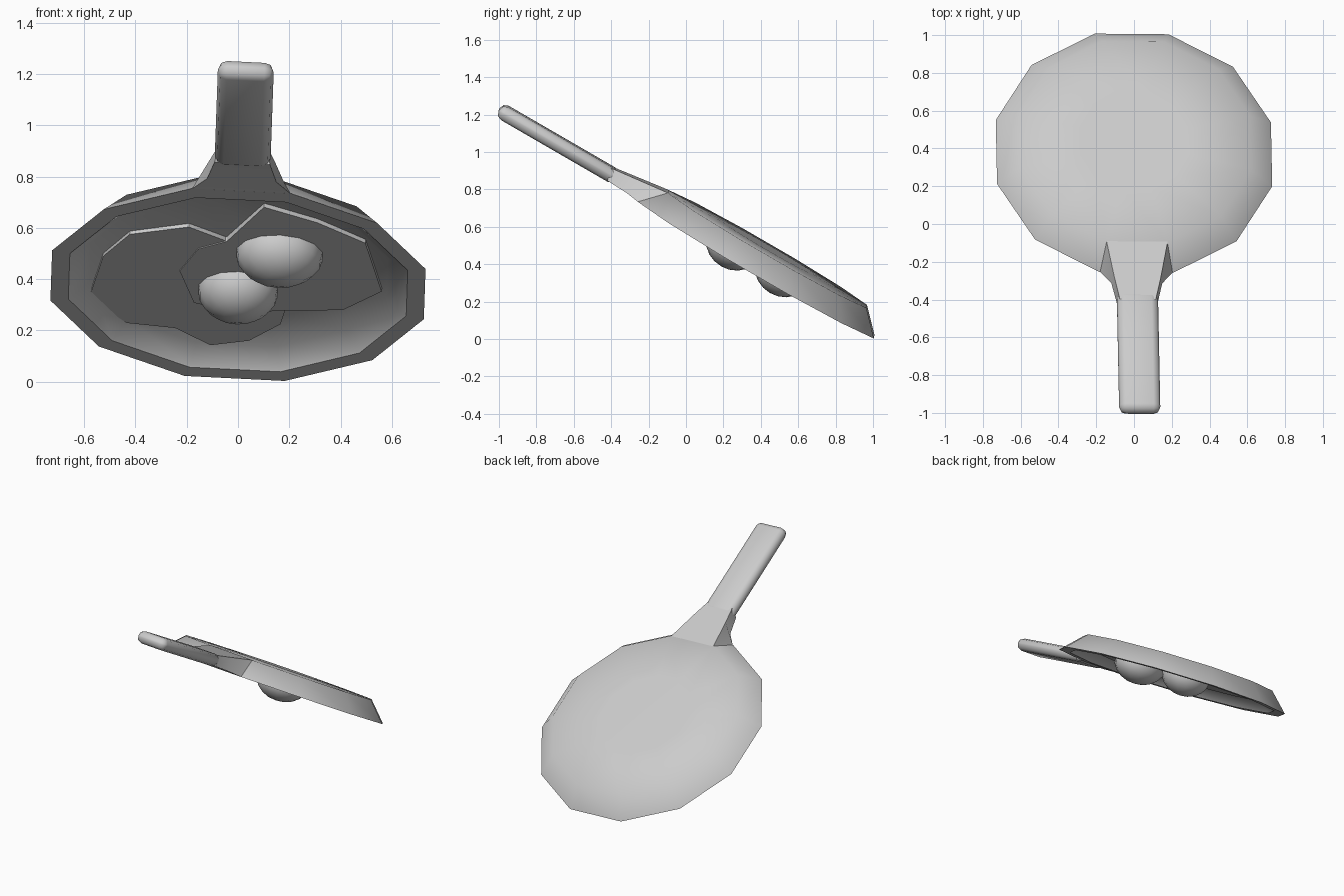
import bpy
import bmesh
import math
from mathutils import Matrix, Vector

cube = bpy.data.objects.get("Cube")
if cube:
    bpy.data.objects.remove(cube, do_unlink=True)

# One plain grey for everything
grey = bpy.data.materials.new("plain_grey")
grey.use_nodes = True
grey.diffuse_color = (0.6, 0.6, 0.6, 1)
grey.node_tree.nodes["Principled BSDF"].inputs["Base Color"].default_value = (0.6, 0.6, 0.6, 1)

# Tilted frame of the upturned pan: local -y is the handle, local +z the underside
normal = Vector((0.055, 0.58, 1)).normalized()
side = Vector((-0.02, 1, -0.57)).cross(normal).normalized()
along = normal.cross(side)
FRAME = Matrix.Translation((0, 0.375, 0.378)) @ Matrix((side, along, normal)).transposed().to_4x4()


def finish(name, bm, angle):
    bmesh.ops.recalc_face_normals(bm, faces=bm.faces)
    mesh = bpy.data.meshes.new(name)
    bm.to_mesh(mesh)
    bm.free()
    obj = bpy.data.objects.new(name, mesh)
    bpy.context.collection.objects.link(obj)
    mesh.materials.append(grey)
    obj.matrix_world = FRAME
    bpy.ops.object.select_all(action="DESELECT")
    obj.select_set(True)
    bpy.context.view_layer.objects.active = obj
    bpy.ops.object.shade_smooth_by_angle(angle=math.radians(angle))
    return obj


def loft(bm, rings):
    """Join equal-length closed rings with quads."""
    for a, b in zip(rings, rings[1:]):
        for i in range(len(a)):
            j = (i + 1) % len(a)
            bm.faces.new((a[i], a[j], b[j], b[i]))


# Pan: twelve-sided turned profile, capped inside and outside
SIDES = 12
profile = [(0.3, 0.128), (0.635, 0.12), (0.755, 0), (0.683, 0),
           (0.678, 0.006), (0.6, 0.065), (0.3, 0.07)]
bm = bmesh.new()
rings = []
for r, z in profile:
    angles = [math.tau * (i + 0.5) / SIDES for i in range(SIDES)]
    rings.append([bm.verts.new((r * math.cos(t), r * math.sin(t), z)) for t in angles])
loft(bm, rings)
bm.faces.new(rings[0])
bm.faces.new(rings[-1])
finish("pan", bm, 50)

# Bracket: tapers from one wall panel to the neck
# each section: (half width, y, z) at the top, then at the bottom
sections = [((0.162, -0.61, 0.121), (0.193, -0.727, 0)),
            ((0.122, -0.82, 0.095), (0.135, -0.8, 0.008)),
            ((0.095, -0.94, 0.08), (0.108, -0.925, 0.012))]
bm = bmesh.new()
rings = []
for (tw, ty, tz), (bw, by, bz) in sections:
    corners = [(-tw, ty, tz), (tw, ty, tz), (bw, by, bz), (-bw, by, bz)]
    rings.append([bm.verts.new(c) for c in corners])
loft(bm, rings)
bm.faces.new(rings[0])
bm.faces.new(rings[-1])
finish("handle_bracket", bm, 25)

# Handle: long box with rounded edges
bm = bmesh.new()
bmesh.ops.create_cube(bm, size=1)
bmesh.ops.scale(bm, vec=(0.218, 0.73, 0.08), verts=bm.verts)
bmesh.ops.translate(bm, vec=(0, -1.25, 0.046), verts=bm.verts)
bmesh.ops.bevel(bm, geom=bm.edges[:], offset=0.036, segments=2, profile=0.5, affect="EDGES")
finish("handle", bm, 60)


# Egg whites: thin irregular slabs on the pan floor
def egg_white(name, outline, surface):
    bm = bmesh.new()
    rings = [[bm.verts.new((x, y, z)) for x, y in outline] for z in (0.072, surface)]
    loft(bm, rings)
    for ring in rings:
        bm.faces.new(ring)
    finish(name, bm, 30)


egg_white("egg_white_right", [
    (-0.58, 0.25), (-0.53, -0.08), (-0.43, -0.26), (-0.2, -0.34), (-0.06, -0.25),
    (0.1, -0.07), (0.2, 0.18), (0.17, 0.38), (0.05, 0.52), (-0.1, 0.57),
    (-0.24, 0.45), (-0.43, 0.43)], 0.052)
egg_white("egg_white_left", [
    (0.09, -0.53), (0.3, -0.43), (0.49, -0.29), (0.56, 0.08), (0.41, 0.24),
    (0.22, 0.26), (0, 0.3), (-0.17, 0.24), (-0.23, 0), (-0.16, -0.18), (-0.05, -0.25)], 0.048)


# Yolks: domes sunk into the whites
def yolk(name, x, y, half_width):
    bm = bmesh.new()
    bmesh.ops.create_uvsphere(bm, u_segments=14, v_segments=10, radius=1)
    bmesh.ops.scale(bm, vec=(half_width, 0.15, 0.127), verts=bm.verts)
    bmesh.ops.translate(bm, vec=(x, y, 0.05), verts=bm.verts)
    # keep only the half below the white's surface
    bmesh.ops.bisect_plane(bm, geom=bm.verts[:] + bm.edges[:] + bm.faces[:],
                           plane_co=(0, 0, 0.06), plane_no=(0, 0, 1), clear_outer=True)
    bmesh.ops.holes_fill(bm, edges=[e for e in bm.edges if e.is_boundary])
    finish(name, bm, 60)


yolk("yolk_right", 0, 0.13, 0.158)
yolk("yolk_left", 0.157, -0.17, 0.172)
